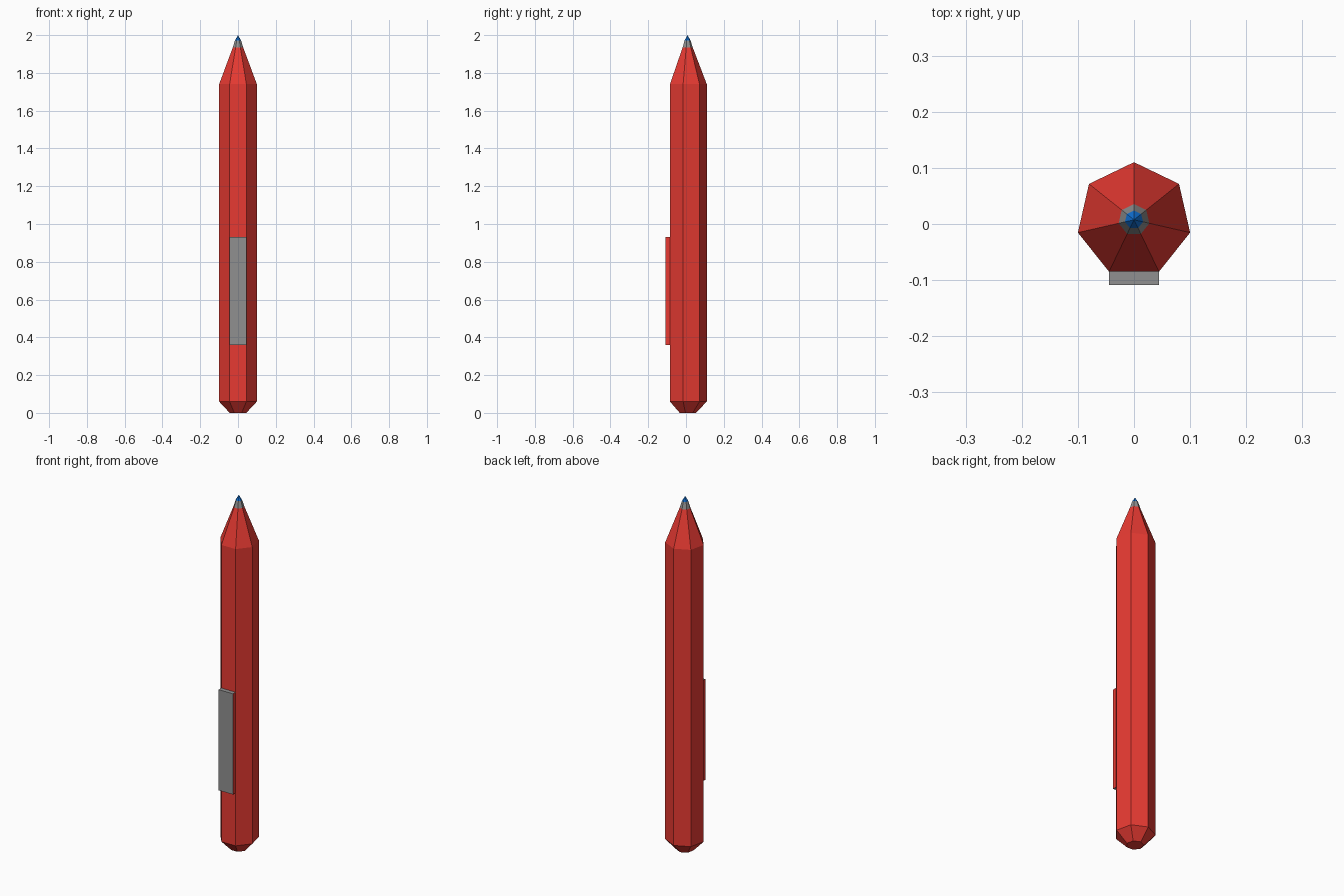
import bpy
import bmesh
from math import sin, cos, pi

cube = bpy.data.objects.get("Cube")
if cube:
    bpy.data.objects.remove(cube, do_unlink=True)

SIDES = 7
CENTRE_Y = 0.0075
RADIUS = 0.1026


def make_material(name, rgb):
    mat = bpy.data.materials.new(name)
    mat.use_nodes = True
    mat.diffuse_color = (*rgb, 1)
    mat.node_tree.nodes["Principled BSDF"].inputs["Base Color"].default_value = (*rgb, 1)
    return mat


red = make_material("red", (0.85, 0.045, 0.034))
grey = make_material("grey", (0.28, 0.28, 0.28))
blue = make_material("blue", (0.005, 0.16, 0.65))


def add_object(name, bm, materials):
    bmesh.ops.recalc_face_normals(bm, faces=bm.faces)
    mesh = bpy.data.meshes.new(name)
    bm.to_mesh(mesh)
    bm.free()
    for mat in materials:
        mesh.materials.append(mat)
    obj = bpy.data.objects.new(name, mesh)
    bpy.context.collection.objects.link(obj)


def lathe(name, profile, mat):
    """Seven-sided turned solid from (radius, height) pairs, with closed ends."""
    bm = bmesh.new()
    rings = []
    for r, z in profile:
        count = SIDES if r > 0 else 1
        rings.append([bm.verts.new((r * sin(2 * pi * i / SIDES),
                                    CENTRE_Y + r * cos(2 * pi * i / SIDES), z))
                      for i in range(count)])
    for low, high in zip(rings, rings[1:]):
        for i in range(SIDES):
            j = (i + 1) % SIDES
            if len(high) == 1:
                bm.faces.new((low[i], low[j], high[0]))
            else:
                bm.faces.new((low[i], low[j], high[j], high[i]))
    for ring in (rings[0], rings[-1]):
        if len(ring) > 1:
            bm.faces.new(ring)
    add_object(name, bm, [mat])


# Barrel with bevelled end and tapered nose, then the collar and the point
lathe("barrel", [(0.045, 0), (RADIUS, 0.06), (RADIUS, 1.74), (0.028, 1.935)], red)
lathe("collar", [(0.028, 1.935), (0.0165, 1.972)], grey)
lathe("writing_point", [(0.0165, 1.972), (0, 2.0)], blue)

# Raised clip on the front flat: grey face and ends, red sides
half_width = RADIUS * sin(pi / SIDES)
back_y = CENTRE_Y - RADIUS * cos(pi / SIDES)
bm = bmesh.new()
bmesh.ops.create_cube(bm, size=1)
for v in bm.verts:
    v.co.x *= 2 * half_width
    v.co.y = back_y if v.co.y > 0 else -0.109
    v.co.z = 0.93 if v.co.z > 0 else 0.36
bm.normal_update()
for f in bm.faces:
    f.material_index = 1 if abs(f.normal.x) > 0.5 else 0
add_object("clip", bm, [grey, red])
